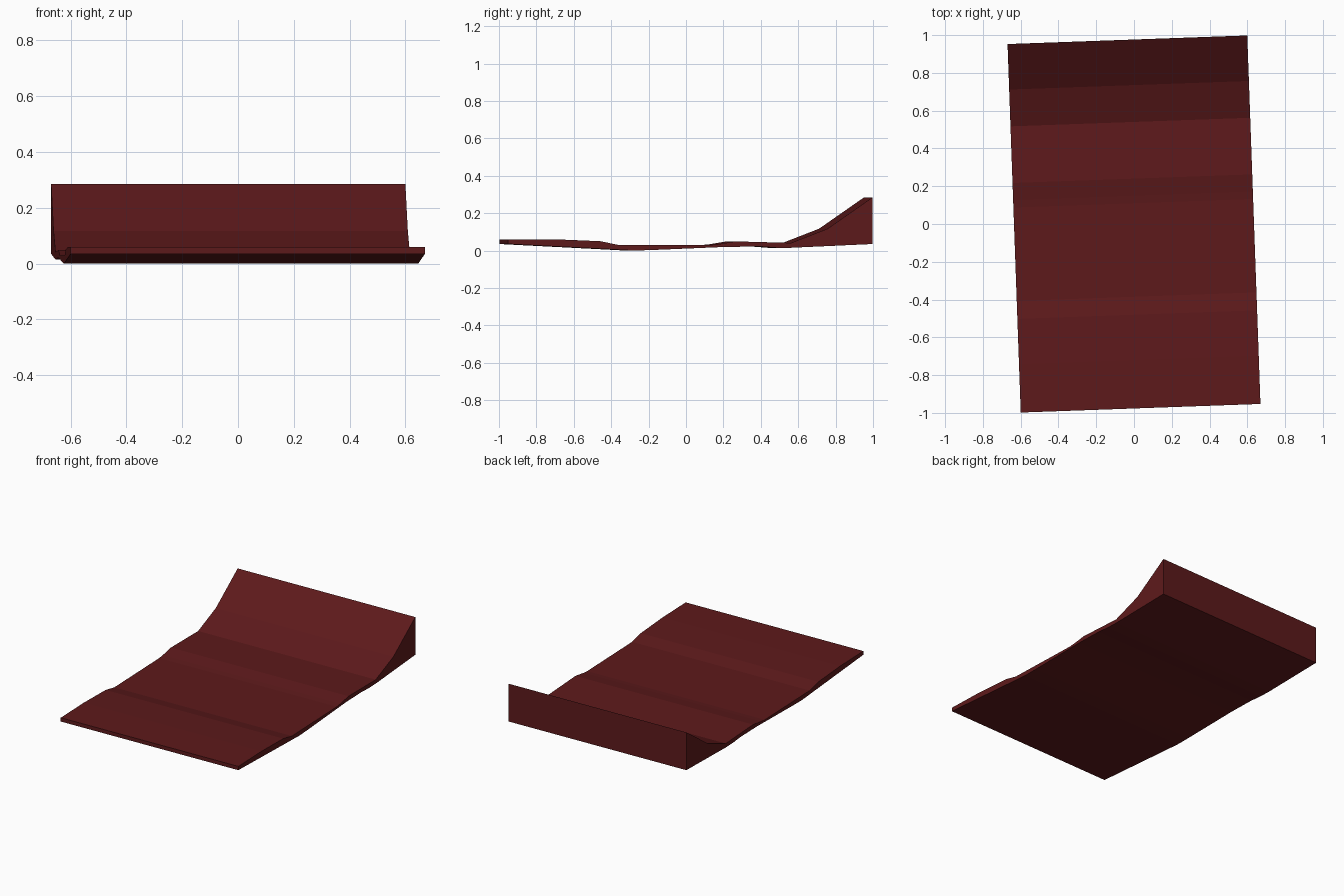
import bpy, bmesh, math

if "Cube" in bpy.data.objects:
    bpy.data.objects.remove(bpy.data.objects["Cube"])

# Side profile of the mat: (distance along length, height)
top = [(-0.976, 0.06), (-0.72, 0.06), (-0.48, 0.05), (-0.385, 0.03), (0.11, 0.03),
       (0.15, 0.034), (0.24, 0.049), (0.54, 0.041), (0.735, 0.117), (0.976, 0.285)]
bottom = [(0.976, 0.035), (0.54, 0.015), (0.46, 0.015), (0.38, 0.021), (0.2, 0.02),
          (-0.2, 0.003), (-0.3, 0.0), (-0.976, 0.035)]
HALF_WIDTH = 0.635

# Sweep the closed profile across the width
bm = bmesh.new()
profile = bm.faces.new([bm.verts.new((-HALF_WIDTH, y, z)) for y, z in top + bottom])
swept = bmesh.ops.extrude_face_region(bm, geom=[profile], use_keep_orig=True)
moved = [g for g in swept["geom"] if isinstance(g, bmesh.types.BMVert)]
bmesh.ops.translate(bm, verts=moved, vec=(2 * HALF_WIDTH, 0, 0))
caps = [f for f in bm.faces if len(f.verts) > 4]
bmesh.ops.triangulate(bm, faces=caps)
bmesh.ops.recalc_face_normals(bm, faces=bm.faces)

mesh = bpy.data.meshes.new("curled_mat")
bm.to_mesh(mesh)
bm.free()
mat_obj = bpy.data.objects.new("curled_mat", mesh)
bpy.context.collection.objects.link(mat_obj)
# The whole mat is turned slightly
mat_obj.rotation_euler.z = math.radians(2.05)

# Dark red surface
red = bpy.data.materials.new("dark_red")
red.diffuse_color = (0.11, 0.01, 0.011, 1)
red.use_nodes = True
red.node_tree.nodes["Principled BSDF"].inputs["Base Color"].default_value = red.diffuse_color
mesh.materials.append(red)
